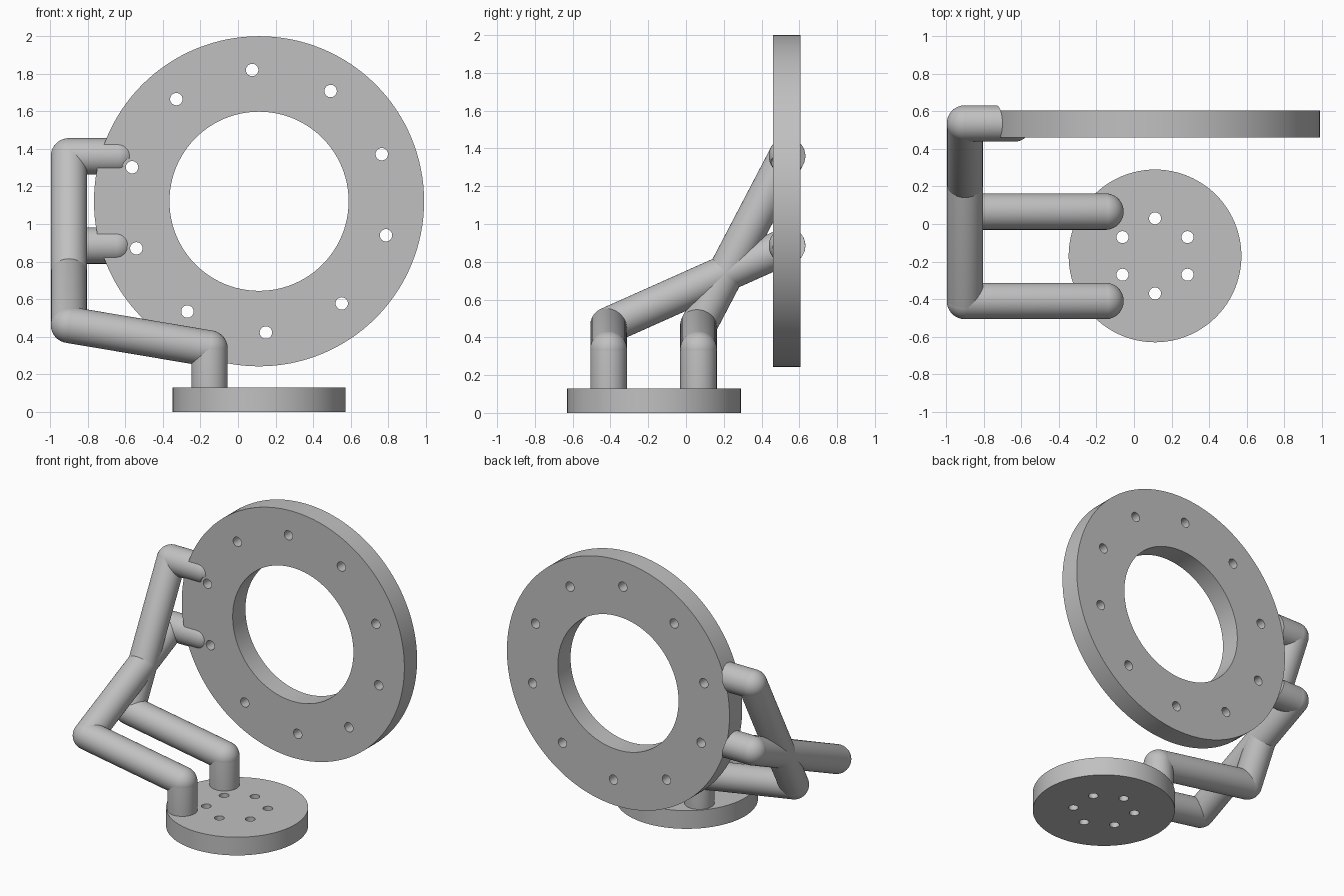
import bpy, bmesh
from math import sin, cos, radians
from mathutils import Vector, Matrix

if "Cube" in bpy.data.objects:
    bpy.data.objects.remove(bpy.data.objects["Cube"], do_unlink=True)

grey = bpy.data.materials.new("light grey")
grey.use_nodes = True
colour = (0.53, 0.53, 0.53, 1)
grey.diffuse_color = colour
grey.node_tree.nodes["Principled BSDF"].inputs["Base Color"].default_value = colour

TUBE_R = 0.097
RING = Vector((0.112, 0.533, 1.121))
RING_R, RING_INNER, RING_THICK = 0.879, 0.477, 0.144
BASE = Vector((0.112, -0.17, 0.065))
BASE_R, BASE_THICK = 0.46, 0.13
UP, BACK = Vector((0, 0, 1)), Vector((0, 1, 0))


def make_object(name, bm):
    mesh = bpy.data.meshes.new(name)
    bm.to_mesh(mesh)
    bm.free()
    mesh.materials.append(grey)
    obj = bpy.data.objects.new(name, mesh)
    bpy.context.collection.objects.link(obj)
    return obj


def add_cylinder(bm, centre, axis, radius, depth, sides=32):
    turn = axis.to_track_quat('Z', 'Y').to_matrix().to_4x4()
    bmesh.ops.create_cone(bm, cap_ends=True, segments=sides, radius1=radius,
                          radius2=radius, depth=depth,
                          matrix=Matrix.Translation(centre) @ turn)


def add_capsule(bm, start, end):
    """Stretch the middle band of a sphere into a round-ended rod."""
    span = end - start
    verts = bmesh.ops.create_uvsphere(bm, u_segments=40, v_segments=33,
                                      radius=TUBE_R)["verts"]
    for v in verts:
        if v.co.z > 0:
            v.co.z += span.length
    turn = span.to_track_quat('Z', 'Y').to_matrix().to_4x4()
    bmesh.ops.transform(bm, matrix=Matrix.Translation(start) @ turn, verts=verts)


def select_only(obj):
    bpy.ops.object.select_all(action='DESELECT')
    obj.select_set(True)
    bpy.context.view_layer.objects.active = obj


def cut(obj, cutter_bm):
    cutter = make_object("cutter", cutter_bm)
    cutter.hide_render = True
    mod = obj.modifiers.new("cut", 'BOOLEAN')
    mod.operation, mod.solver, mod.object = 'DIFFERENCE', 'EXACT', cutter
    select_only(obj)
    bpy.ops.object.modifier_apply(modifier=mod.name)
    bpy.data.objects.remove(cutter, do_unlink=True)


def smooth(obj):
    select_only(obj)
    bpy.ops.object.shade_smooth_by_angle(angle=radians(30))


def add_ring_bolts(bm, radius):
    for i in range(10):
        a = radians(93 + 36 * i)
        add_cylinder(bm, RING + Vector((cos(a), 0, sin(a))) * 0.7, BACK, radius, 0.5)


# Large upright ring with ten bolt holes
bm = bmesh.new()
add_cylinder(bm, RING, BACK, RING_R, RING_THICK, 128)
ring = make_object("mounting_ring", bm)
bm = bmesh.new()
add_cylinder(bm, RING, BACK, RING_INNER, 0.5, 96)
add_ring_bolts(bm, 0.033)
cut(ring, bm)
smooth(ring)

# Round base with six bolt holes
bm = bmesh.new()
add_cylinder(bm, BASE, UP, BASE_R, BASE_THICK, 96)
base = make_object("base_plate", bm)
bm = bmesh.new()
for i in range(6):
    a = radians(90 + 60 * i)
    add_cylinder(bm, BASE + Vector((cos(a), sin(a), 0)) * 0.2, UP, 0.032, 0.5)
cut(base, bm)
smooth(base)

# Two bent tubes that cross between base and ring
for side, y, top, tip in (("front", -0.41, 0.885, -0.65), ("rear", 0.066, 1.36, -0.64)):
    path = [Vector(p) for p in ((-0.152, y, 0.1), (-0.152, y, 0.337),
                                (-0.9, y, 0.463), (-0.9, RING.y + 0.002, top))]
    bm = bmesh.new()
    for start, end in zip(path, path[1:]):
        add_capsule(bm, start, end)
    smooth(make_object(side + "_tube", bm))

    # Tube end let into the ring, trimmed flush behind and clear of the bolts
    bm = bmesh.new()
    add_capsule(bm, path[-1], Vector((tip, path[-1].y, top)))
    arm = make_object(side + "_tube_end", bm)
    bm = bmesh.new()
    add_ring_bolts(bm, 0.05)
    cut(arm, bm)
    bm = bmesh.new()
    add_cylinder(bm, RING + BACK * 0.1, BACK, RING_R - 0.002, 0.1, 128)
    cut(arm, bm)
    smooth(arm)
